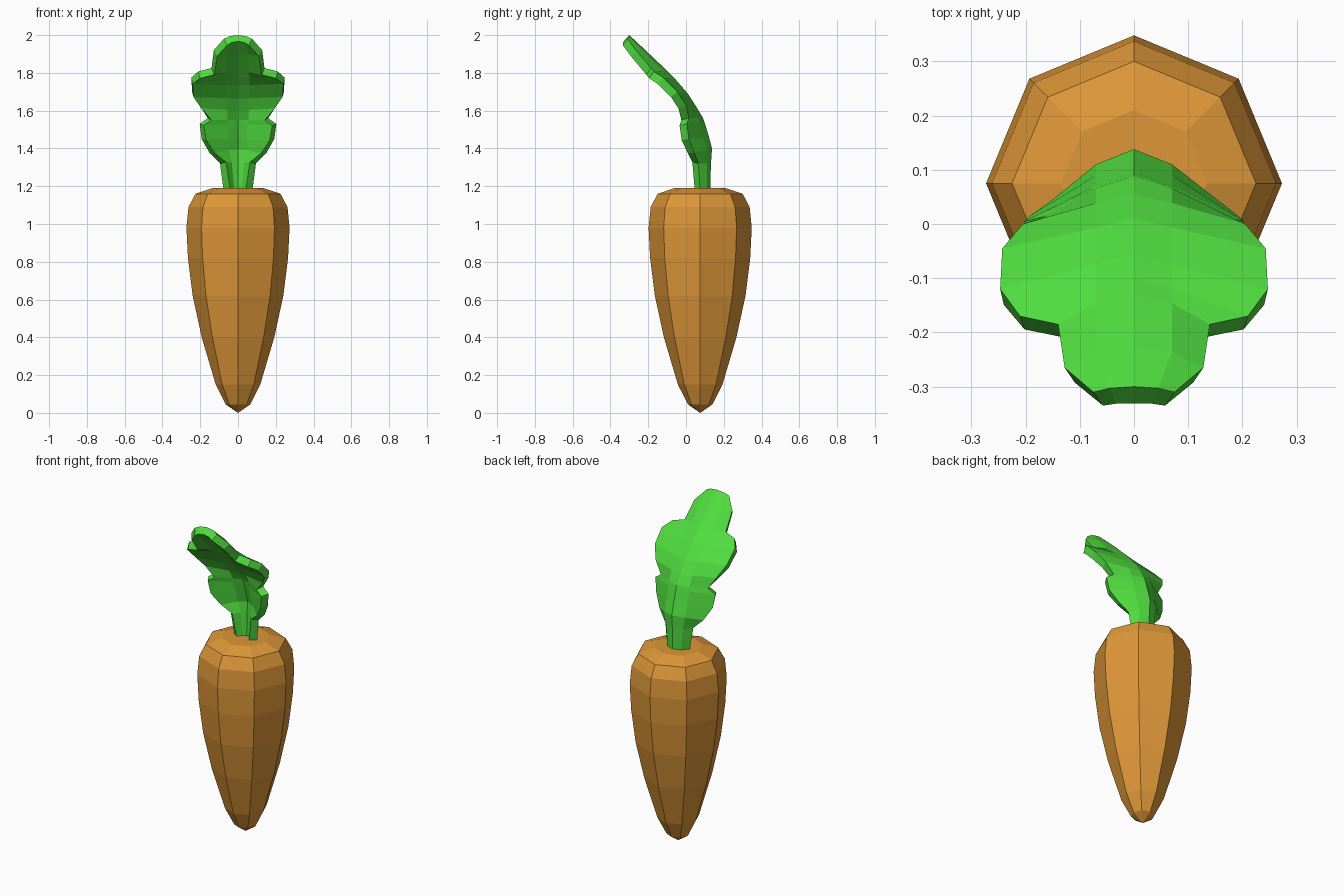
import bpy, bmesh, math

if "Cube" in bpy.data.objects:
    bpy.data.objects.remove(bpy.data.objects["Cube"])

def finish(name, bm, color):
    mesh = bpy.data.meshes.new(name)
    bm.to_mesh(mesh)
    bm.free()
    obj = bpy.data.objects.new(name, mesh)
    bpy.context.collection.objects.link(obj)
    mat = bpy.data.materials.new(name + "_color")
    mat.diffuse_color = (*color, 1)
    mat.use_nodes = True
    mat.node_tree.nodes["Principled BSDF"].inputs["Base Color"].default_value = mat.diffuse_color
    mesh.materials.append(mat)
    return obj

# Carrot root: eight-sided lathe of (radius, height) rings
profile = [(0.065, 0.045), (0.118, 0.15), (0.192, 0.40), (0.24, 0.62), (0.265, 0.82),
           (0.273, 0.98), (0.262, 1.09), (0.225, 1.16), (0.135, 1.19)]
CY, N = 0.075, 8
bm = bmesh.new()
rings = [[bm.verts.new((r * math.cos(math.tau * i / N), CY + r * math.sin(math.tau * i / N), z))
          for i in range(N)] for r, z in profile]
for a, b in zip(rings, rings[1:]):
    for i in range(N):
        j = (i + 1) % N
        bm.faces.new((a[i], a[j], b[j], b[i]))
tip = bm.verts.new((0, CY, 0))
for i in range(N):
    bm.faces.new((tip, rings[0][(i + 1) % N], rings[0][i]))
bm.faces.new(rings[-1])
finish("carrot_root", bm, (0.73, 0.31, 0.04))

# Leaf: cupped, lobed sheet; rows of (spine y, spine z, edge x, edge y, edge z)
rows = [(0.128, 1.17, 0.075, 0.075, 1.17), (0.132, 1.32, 0.095, 0.065, 1.32),
        (0.138, 1.40, 0.15, 0.045, 1.375), (0.122, 1.46, 0.192, 0.015, 1.45),
        (0.098, 1.54, 0.203, 0.005, 1.53), (0.088, 1.565, 0.16, 0.015, 1.56),
        (0.055, 1.62, 0.205, 0.000, 1.63), (0.010, 1.69, 0.243, -0.045, 1.70),
        (-0.055, 1.765, 0.247, -0.12, 1.775), (-0.10, 1.81, 0.21, -0.17, 1.808),
        (-0.13, 1.84, 0.14, -0.185, 1.825), (-0.225, 1.93, 0.128, -0.265, 1.92),
        (-0.30, 2.0, 0.075, -0.31, 1.98)]
bm = bmesh.new()
grid = []
for sy, sz, ex, ey, ez in rows:
    mx, t = min(0.07, ex * 0.6), 0.3
    my, mz = sy + (ey - sy) * t, sz + (ez - sz) * t
    grid.append([bm.verts.new(p) for p in ((-ex, ey, ez), (-mx, my, mz), (0, sy, sz),
                                           (mx, my, mz), (ex, ey, ez))])
for a, b in zip(grid, grid[1:]):
    for i in range(4):
        bm.faces.new((a[i], b[i], b[i + 1], a[i + 1]))
leaf = finish("carrot_leaf", bm, (0.08, 0.72, 0.05))
solid = leaf.modifiers.new("thickness", 'SOLIDIFY')
solid.thickness = 0.045
solid.offset = -1
